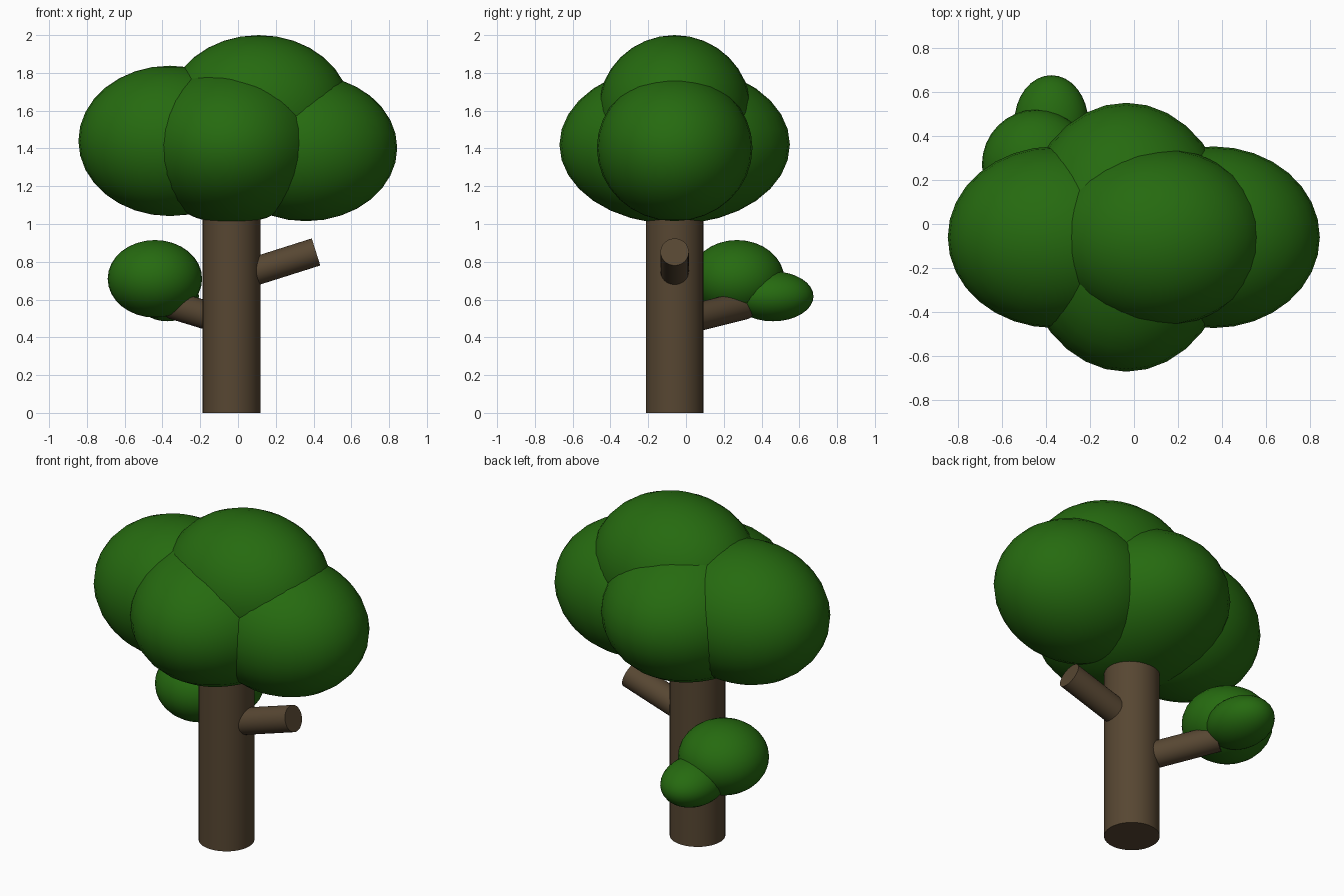
import bpy
from mathutils import Vector

cube = bpy.data.objects.get("Cube")
if cube:
    bpy.data.objects.remove(cube, do_unlink=True)


def make_material(name, rgb):
    mat = bpy.data.materials.new(name)
    mat.use_nodes = True
    color = (*rgb, 1.0)
    mat.diffuse_color = color
    mat.node_tree.nodes["Principled BSDF"].inputs["Base Color"].default_value = color
    return mat


leaf_green = make_material("leaf green", (0.019, 0.145, 0.005))
bark_brown = make_material("bark brown", (0.095, 0.062, 0.032))


def finish(name, mat):
    obj = bpy.context.object
    obj.name = name
    obj.data.materials.append(mat)
    bpy.ops.object.transform_apply(location=False, rotation=False, scale=True)
    bpy.ops.object.shade_smooth_by_angle()


def leaf_clump(name, centre, radii):
    bpy.ops.mesh.primitive_uv_sphere_add(segments=32, ring_count=16, radius=1, location=centre)
    bpy.context.object.scale = radii
    finish(name, leaf_green)


def limb(name, start, end, radius):
    start, end = Vector(start), Vector(end)
    axis = end - start
    bpy.ops.mesh.primitive_cylinder_add(
        vertices=32, radius=radius, depth=axis.length, location=(start + end) / 2,
        rotation=axis.to_track_quat("Z", "Y").to_euler())
    finish(name, bark_brown)


# Trunk and two side branches
limb("trunk", (-0.035, -0.06, 0), (-0.035, -0.06, 1.1), 0.153)
limb("left_branch", (-0.035, -0.06, 0.71), (0.413, -0.06, 0.852), 0.075)
limb("back_right_branch", (-0.035, -0.06, 0.477), (-0.34, 0.31, 0.57), 0.075)

# Main crown
leaf_clump("crown_middle", (-0.035, -0.06, 1.42), (0.485, 0.61, 0.42))
leaf_clump("crown_top", (0.11, -0.06, 1.6), (0.485, 0.405, 0.40))
leaf_clump("crown_right", (-0.36, -0.06, 1.44), (0.485, 0.412, 0.398))
leaf_clump("crown_left", (0.36, -0.06, 1.403), (0.483, 0.412, 0.388))

# Foliage at the end of the low branch
leaf_clump("branch_foliage_large", (-0.44, 0.27, 0.71), (0.25, 0.25, 0.205))
leaf_clump("branch_foliage_small", (-0.375, 0.46, 0.617), (0.168, 0.215, 0.132))
